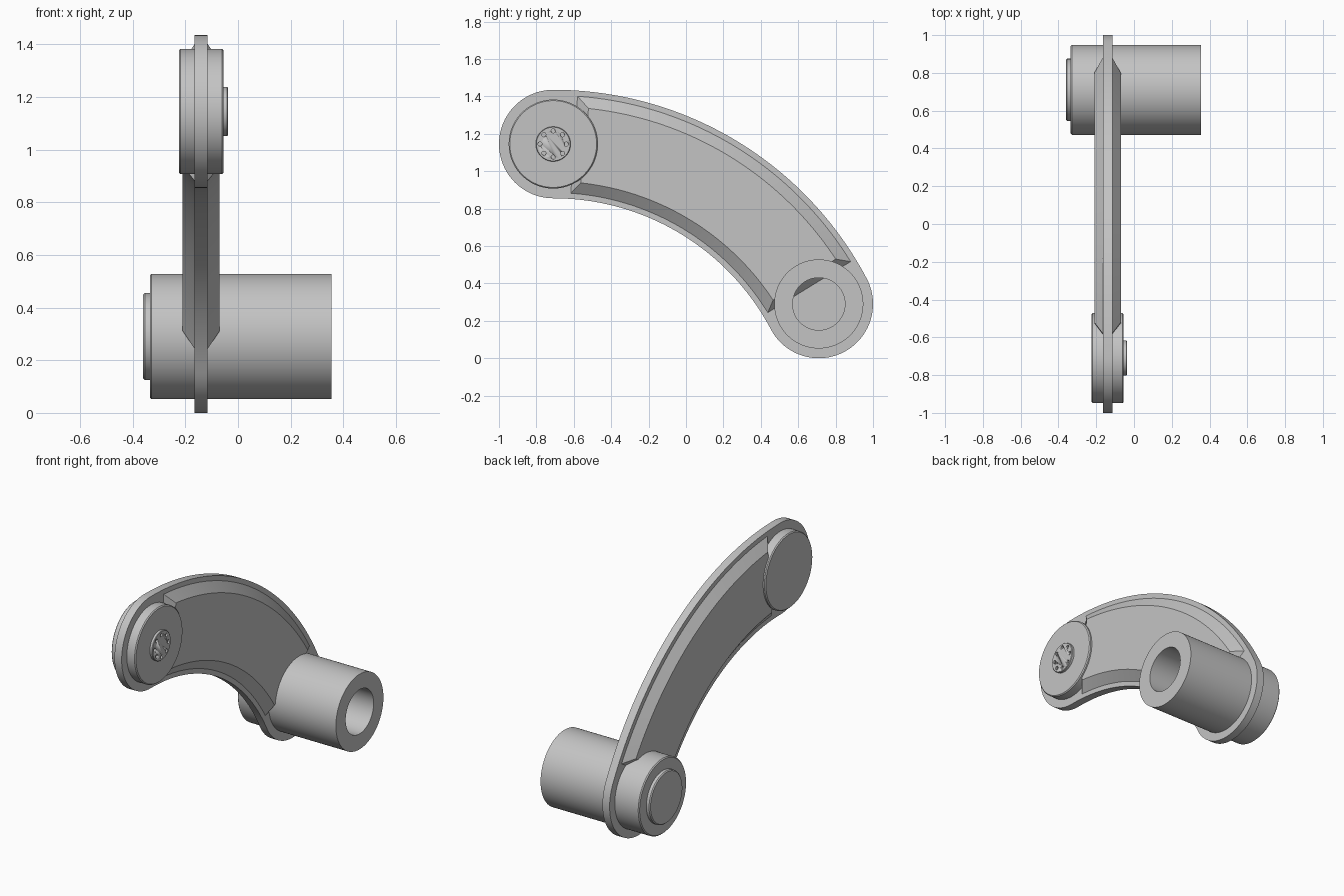
import bpy
import bmesh
from math import sin, cos, pi, radians, atan2, hypot
from mathutils import Matrix, Vector

cube = bpy.data.objects.get("Cube")
if cube:
    bpy.data.objects.remove(cube, do_unlink=True)

# Main dimensions: (y, z) of both pivots and of the arm's bending centre
TOP = Vector((-0.71, 1.145))
LOW = Vector((0.71, 0.29))
BEND = Vector((-0.71, -0.462))
MID_X = -0.14
RADIUS = TOP.y - BEND.y
LOW_ANGLE = atan2(LOW.y - BEND.y, LOW.x - BEND.x)

grey = bpy.data.materials.new("metal grey")
grey.use_nodes = True
GREY = (0.55, 0.55, 0.55, 1)
grey.diffuse_color = GREY
grey.node_tree.nodes["Principled BSDF"].inputs["Base Color"].default_value = GREY


def finish(name, bm):
    """Turn a bmesh into a smooth object with sharp edges kept."""
    bmesh.ops.recalc_face_normals(bm, faces=bm.faces)
    mesh = bpy.data.meshes.new(name)
    bm.to_mesh(mesh)
    bm.free()
    mesh.materials.append(grey)
    obj = bpy.data.objects.new(name, mesh)
    bpy.context.collection.objects.link(obj)
    bpy.ops.object.select_all(action='DESELECT')
    obj.select_set(True)
    bpy.context.view_layer.objects.active = obj
    bpy.ops.object.shade_smooth_by_angle(angle=radians(30))
    return obj


def polar(centre, radius, angle):
    return centre + Vector((cos(angle), sin(angle))) * radius


def lathe(name, centre, profile, sides=96):
    """Spin (x, radius) points around an x-axis through centre."""
    bm = bmesh.new()
    rings = []
    for x, r in profile:
        rings.append([bm.verts.new((x, *polar(centre, r, 2 * pi * i / sides)))
                      for i in range(sides)])
    for a, b in zip(rings, rings[1:]):
        for i in range(sides):
            j = (i + 1) % sides
            bm.faces.new((a[i], a[j], b[j], b[i]))
    bm.faces.new(rings[0])
    bm.faces.new(rings[-1])
    return finish(name, bm)


def disc(name, centre, x0, x1, radius, bevel=0.006):
    return lathe(name, centre, [(x0, radius - bevel), (x0 + bevel, radius),
                                (x1 - bevel, radius), (x1, radius - bevel)])


# Curved flange plate with round ends
def arc(centre, radius, start, end, steps):
    return [polar(centre, radius, start + (end - start) * i / steps)
            for i in range(steps)]


END_R = 0.29
outline = (arc(BEND, RADIUS + END_R, pi / 2, LOW_ANGLE, 48)
           + arc(LOW, END_R, LOW_ANGLE, LOW_ANGLE - pi, 40)
           + arc(BEND, RADIUS - END_R, LOW_ANGLE, pi / 2, 48)
           + arc(TOP, END_R, -pi / 2, -3 * pi / 2, 40))
bm = bmesh.new()
face = bm.faces.new([bm.verts.new((MID_X - 0.025, *p)) for p in outline])
side = bmesh.ops.extrude_face_region(bm, geom=[face])
bmesh.ops.translate(bm, vec=(0.05, 0, 0),
                    verts=[v for v in side["geom"] if isinstance(v, bmesh.types.BMVert)])
finish("arm_flange", bm)

# Thick arm core: bevelled section swept along the bend, with sloping ends
SECTION = [(-0.025, -0.26), (-0.07, -0.2), (-0.07, 0.2),
           (-0.025, 0.26), (0.025, 0.26), (0.07, 0.2),
           (0.07, -0.2), (0.025, -0.26)]
STEPS = 48
bm = bmesh.new()
rings = []
for i in range(STEPS + 1):
    ring = []
    for dx, dr in SECTION:
        first, last = (84, 33.3) if abs(dx) > 0.05 else (86, 31.6)
        angle = radians(first + (last - first) * i / STEPS)
        ring.append(bm.verts.new((MID_X + dx, *polar(BEND, RADIUS + dr, angle))))
    rings.append(ring)
for a, b in zip(rings, rings[1:]):
    for k in range(len(SECTION)):
        n = (k + 1) % len(SECTION)
        bm.faces.new((a[k], a[n], b[n], b[k]))
for a, b, c, d, e, f, g, h in (rings[0], rings[-1]):
    for quad in ((a, b, c, d), (a, d, e, h), (h, e, f, g)):
        bm.faces.new(quad)
finish("arm_core", bm)

# Upper pivot: wide hub and small bolt plate with a ring of holes
disc("upper_hub", TOP, -0.225, -0.055, 0.238)
bolt_plate = disc("bolt_plate", TOP, -0.07, -0.038, 0.093, 0.003)

bm = bmesh.new()
for i in range(8):
    y, z = polar(TOP, 0.07, i * pi / 4)
    place = Matrix.Translation((-0.038, y, z)) @ Matrix.Rotation(pi / 2, 4, 'Y')
    bmesh.ops.create_cone(bm, cap_ends=True, segments=16, radius1=0.011,
                          radius2=0.011, depth=0.02, matrix=place)
cutter = finish("bolt_hole_cutter", bm)
cutter.hide_render = True
cutter.hide_viewport = True
cut = bolt_plate.modifiers.new("bolt_holes", 'BOOLEAN')
cut.operation = 'DIFFERENCE'
cut.solver = 'EXACT'
cut.object = cutter

# Lower pivot: hollow sleeve open on one side, stepped cap on the other
lathe("lower_sleeve", LOW, [(-0.335, 0.232), (-0.329, 0.238), (0.355, 0.238),
                            (0.355, 0.14), (-0.2, 0.14)])
disc("sleeve_cap", LOW, -0.36, -0.32, 0.165)
